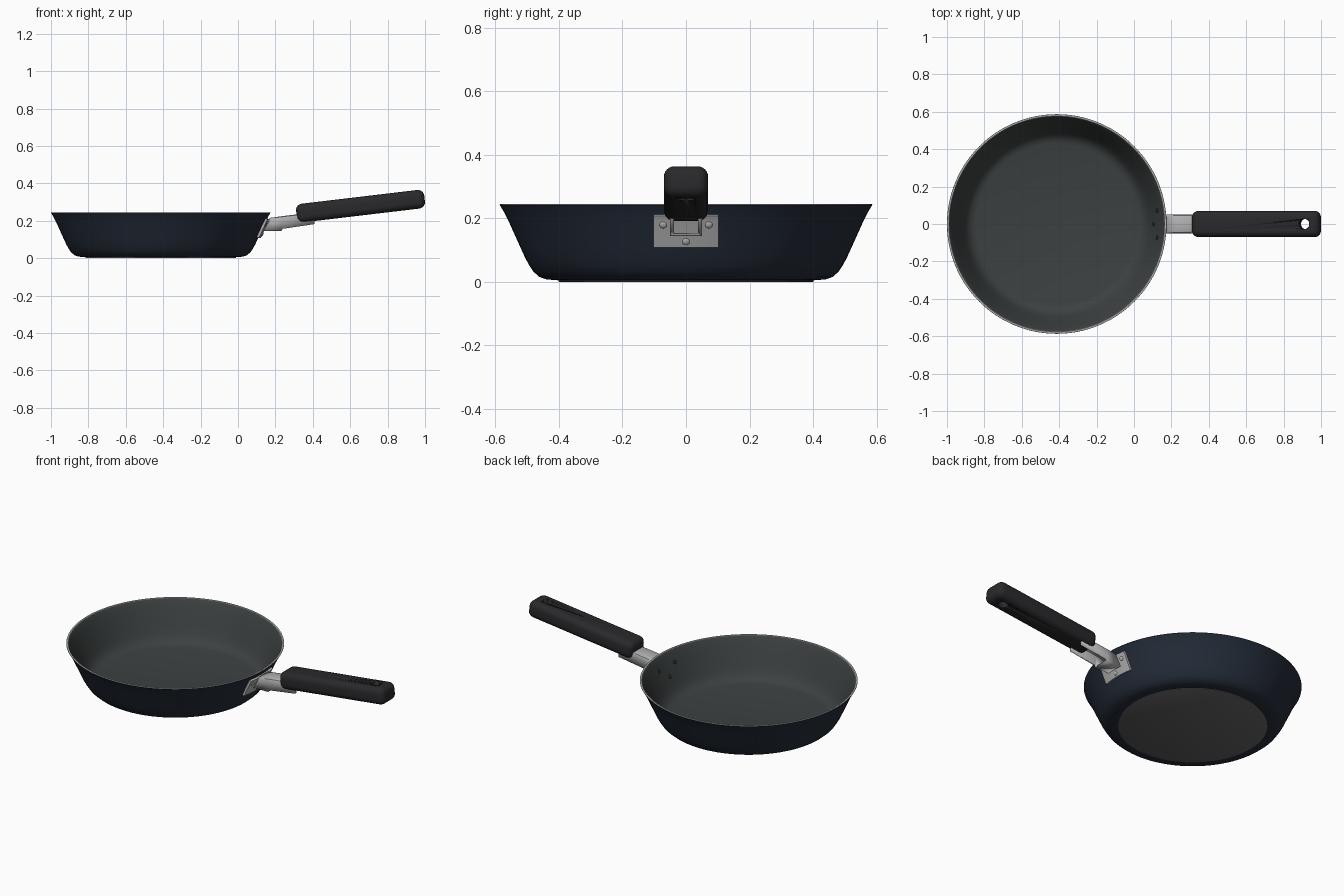
import bpy, bmesh, math
from mathutils import Vector

if "Cube" in bpy.data.objects:
    bpy.data.objects.remove(bpy.data.objects["Cube"])

CX = -0.413          # pan centre
SEG = 128


def mat(name, r, g, b):
    m = bpy.data.materials.new(name)
    m.diffuse_color = (r, g, b, 1)
    m.use_nodes = True
    m.node_tree.nodes["Principled BSDF"].inputs["Base Color"].default_value = m.diffuse_color
    return m


NAVY = mat("navy_enamel", 0.017, 0.025, 0.04)
COAT = mat("inner_coating", 0.045, 0.052, 0.052)
STEEL = mat("steel", 0.45, 0.45, 0.46)
BASE = mat("base_metal", 0.12, 0.12, 0.12)
GRIP = mat("grip_rubber", 0.022, 0.022, 0.025)


def make(name, bm, *mats, angle=35, fix=True):
    if fix:
        bmesh.ops.recalc_face_normals(bm, faces=bm.faces)
    me = bpy.data.meshes.new(name)
    bm.to_mesh(me)
    bm.free()
    ob = bpy.data.objects.new(name, me)
    bpy.context.collection.objects.link(ob)
    for m in mats:
        me.materials.append(m)
    bpy.ops.object.select_all(action='DESELECT')
    ob.select_set(True)
    bpy.context.view_layer.objects.active = ob
    bpy.ops.object.shade_smooth_by_angle(angle=math.radians(angle))
    return ob


def lathe(name, profile, mats, slots=None):
    """Revolve (r, z) points about the pan axis; slots gives a material per segment."""
    bm = bmesh.new()
    rings = []
    for r, z in profile:
        if r == 0:
            rings.append([bm.verts.new((CX, 0, z))] * SEG)
        else:
            rings.append([bm.verts.new((CX + r * math.cos(2 * math.pi * i / SEG),
                                        r * math.sin(2 * math.pi * i / SEG), z)) for i in range(SEG)])
    for k in range(len(rings) - 1):
        for i in range(SEG):
            j = (i + 1) % SEG
            vs = list(dict.fromkeys([rings[k][i], rings[k][j], rings[k + 1][j], rings[k + 1][i]]))
            bm.faces.new(vs).material_index = slots[k] if slots else 0
    return make(name, bm, *mats)


# Pan shell: outer wall, bare rim, coated inside
OUTER = [(0.44, 0.008), (0.462, 0.016), (0.48, 0.032), (0.494, 0.053), (0.506, 0.075),
         (0.522, 0.11), (0.54, 0.15), (0.558, 0.19), (0.573, 0.22), (0.587, 0.243)]
RIM = [(0.586, 0.245), (0.577, 0.245)]
INNER = [(0.575, 0.243), (0.562, 0.22), (0.547, 0.19), (0.529, 0.15), (0.511, 0.11), (0.495, 0.075),
         (0.482, 0.053), (0.468, 0.037), (0.45, 0.026), (0.43, 0.021), (0, 0.02)]
shell = [(0, 0.005), (0.40, 0.005)] + OUTER + RIM + INNER
slots = [0] * (1 + len(OUTER)) + [1] * 3 + [2] * len(INNER)
lathe("pan_body", shell, (NAVY, STEEL, COAT), slots)

# Base disc
lathe("base_disc", [(0, 0), (0.398, 0), (0.402, 0.002), (0.402, 0.006)], (BASE,))


def radius_at(profile, z):
    pts = sorted(profile, key=lambda p: p[1])
    for (r0, z0), (r1, z1) in zip(pts, pts[1:]):
        if z0 <= z <= z1:
            return r0 + (r1 - r0) * (z - z0) / (z1 - z0)


# Curved mounting plate hugging the wall
bm = bmesh.new()
NY, NZ = 16, 6
layers = []
for off in (-0.002, 0.012):
    g = []
    for k in range(NZ + 1):
        z = 0.112 + 0.1 * k / NZ
        r = radius_at(OUTER, z) + off
        a = [math.asin(0.102 / r) * (2 * i / NY - 1) for i in range(NY + 1)]
        g.append([bm.verts.new((CX + r * math.cos(t), r * math.sin(t), z - off * 0.3)) for t in a])
    for k in range(NZ):
        for i in range(NY):
            bm.faces.new((g[k][i], g[k][i + 1], g[k + 1][i + 1], g[k + 1][i]))
    layers.append(g)
loops = [g[0] + [row[-1] for row in g[1:]] + g[-1][-2::-1] + [row[0] for row in g[-2:0:-1]] for g in layers]
n = len(loops[0])
for i in range(n):
    j = (i + 1) % n
    bm.faces.new((loops[0][i], loops[0][j], loops[1][j], loops[1][i]))
make("mounting_plate", bm, STEEL)


# Rivet heads on the plate and on the inside wall
def rivet(name, y, z, profile, sign, off, rad, m):
    bm = bmesh.new()
    bmesh.ops.create_uvsphere(bm, u_segments=20, v_segments=10, radius=1)
    r = radius_at(profile, z) + off
    n = Vector((math.cos(math.asin(y / r)), y / r, -0.42)).normalized() * sign
    rot = Vector((0, 0, 1)).rotation_difference(n).to_matrix()
    for v in bm.verts:
        v.co = rot @ Vector((v.co.x * rad, v.co.y * rad, v.co.z * 0.006)) + \
            Vector((CX + math.sqrt(r * r - y * y), y, z))
    make(name, bm, m)


for i, (y, z) in enumerate([(0, 0.127), (-0.072, 0.18), (0.072, 0.18)]):
    rivet(f"plate_rivet_{i}", y, z, OUTER, 1, 0.012, 0.012, STEEL)
    rivet(f"inner_rivet_{i}", y, z, INNER, -1, 0, 0.011, GRIP)

# Folded steel bracket: channel open underneath, running into the grip
bm = bmesh.new()
W, R = 0.05, 0.012
stations = [(0.137, 0.145, 0.168, 0.215), (0.232, 0.145, 0.232, 0.224),
            (0.24, 0.157, 0.24, 0.225), (0.41, 0.182, 0.41, 0.245)]   # bottom x,z then top x,z
rows = []
for xb, zb, xt, zt in stations:
    half = [(xb, W, zb), (xt, W, zt - R), (xt, W - R * 0.3, zt - R * 0.3), (xt, W - R, zt)]
    pts = half + [(x, -y, z) for x, y, z in reversed(half)]
    rows.append([bm.verts.new(p) for p in pts])
for a, b in zip(rows, rows[1:]):
    for i in range(7):
        bm.faces.new((a[i], b[i], b[i + 1], a[i + 1]))
r0, r1 = rows[0], rows[1]
bm.faces.new((r0[0], r0[-1], r1[-1], r1[0]))     # bottom lip at the pan end
br = make("handle_bracket", bm, STEEL)
s = br.modifiers.new("thickness", 'SOLIDIFY')
s.thickness = 0.012
s.offset = -1

# Grip: rounded bar, tilted, with a hanging hole
bm = bmesh.new()
bmesh.ops.create_cube(bm, size=1)
for v in bm.verts:
    v.co = Vector((v.co.x * 0.69, v.co.y * 0.14, v.co.z * 0.1))
bmesh.ops.bevel(bm, geom=bm.edges[:], offset=0.034, segments=6, profile=0.5, affect='EDGES')
grip = make("grip", bm, GRIP)
TILT = -math.atan2(0.077, 0.65)
grip.location = (0.655, 0, 0.278)
grip.rotation_euler = (0, TILT, 0)

bm = bmesh.new()
bmesh.ops.create_cone(bm, cap_ends=True, segments=40, radius1=0.028, radius2=0.028, depth=0.4)
cut = make("hole_cutter", bm, GRIP)
cut.location = (0.915, 0, 0.31)
cut.rotation_euler = (0, TILT, 0)
cut.hide_render = True
cut.hide_set(True)
b = grip.modifiers.new("hole", 'BOOLEAN')
b.object = cut
b.operation = 'DIFFERENCE'
b.solver = 'EXACT'
